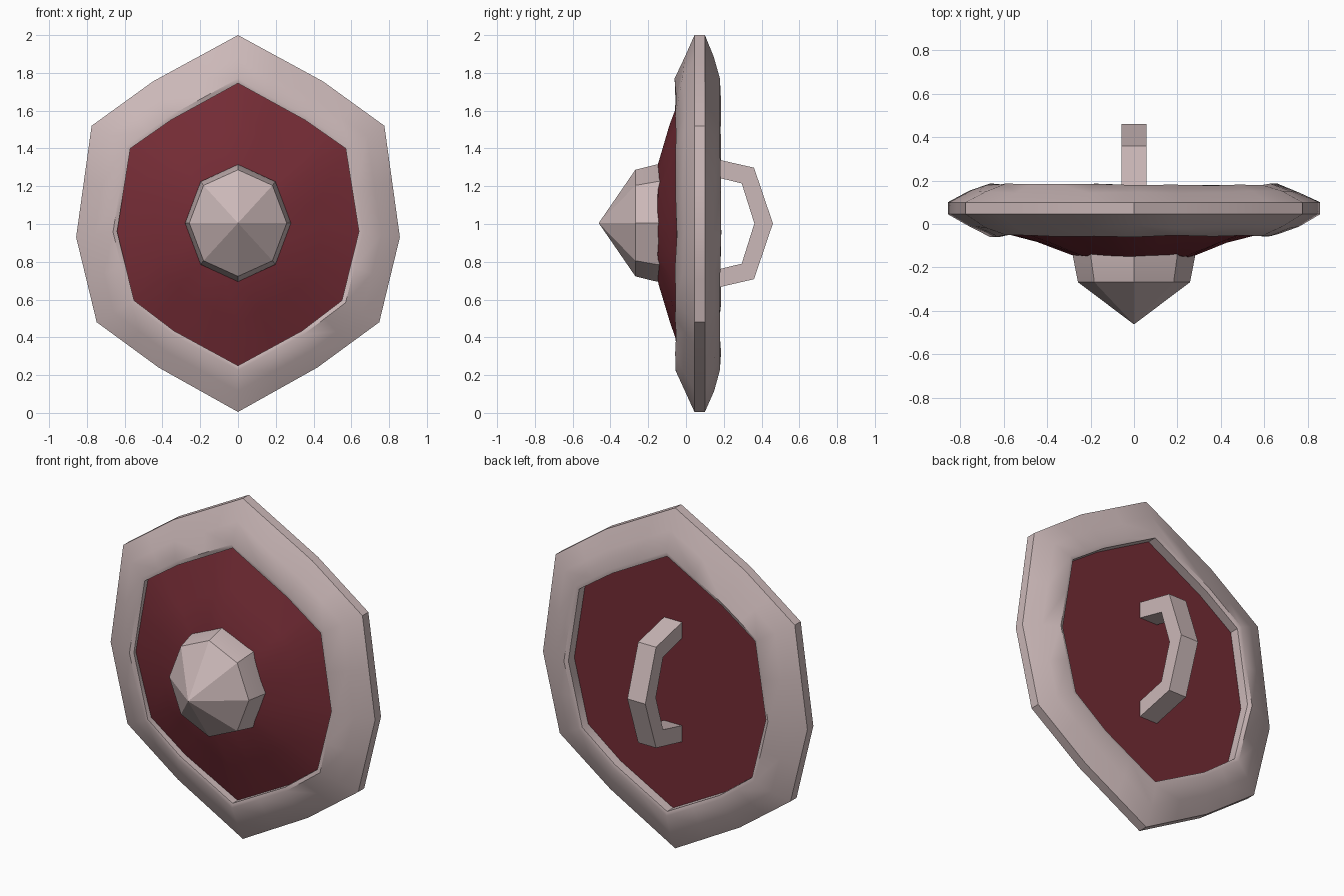
import bpy, bmesh, math, random
from mathutils import Vector

random.seed(4)
cube = bpy.data.objects.get("Cube")
if cube:
    bpy.data.objects.remove(cube)


def material(name, rgb):
    m = bpy.data.materials.new(name)
    m.use_nodes = True
    m.diffuse_color = (*rgb, 1)
    m.node_tree.nodes["Principled BSDF"].inputs["Base Color"].default_value = (*rgb, 1)
    return m


METAL = material("pale metal", (0.60, 0.48, 0.48))
RED = material("dark red", (0.175, 0.025, 0.036))


def finish(name, bm, mat, angle):
    bmesh.ops.recalc_face_normals(bm, faces=bm.faces)
    mesh = bpy.data.meshes.new(name)
    bm.to_mesh(mesh)
    bm.free()
    mesh.materials.append(mat)
    ob = bpy.data.objects.new(name, mesh)
    bpy.context.collection.objects.link(ob)
    bpy.ops.object.select_all(action='DESELECT')
    ob.select_set(True)
    bpy.context.view_layer.objects.active = ob
    bpy.ops.object.shade_smooth_by_angle(angle=math.radians(angle))
    return ob


def add_ring(bm, points):
    return [bm.verts.new(p) for p in points]


def bridge(bm, a, b):
    n = len(a)
    for i in range(n):
        j = (i + 1) % n
        bm.faces.new((a[i], a[j], b[j], b[i]))


def mirrored(half):
    """Close a right-hand outline that runs from top to bottom."""
    return half + [(-x, z) for x, z in half[-2:0:-1]]


def densify(loop):
    """Insert a midpoint on every edge."""
    out = []
    for a, b in zip(loop, loop[1:] + loop[:1]):
        out += [a, ((a[0] + b[0]) / 2, (a[1] + b[1]) / 2)]
    return out


# Outlines of the shield
outer = densify(mirrored([(0, 2.0), (0.45, 1.755), (0.775, 1.52), (0.857, 0.93),
                          (0.748, 0.48), (0.42, 0.24), (0, 0.005)]))
inner = densify(mirrored([(0, 1.745), (0.355, 1.55), (0.57, 1.40), (0.64, 0.96),
                          (0.55, 0.595), (0.34, 0.435), (0, 0.25)]))


def at(loop, y, shake=0.0):
    return [(x, y + random.uniform(-shake, shake), z) for x, z in loop]


# Hammered rim: closed ring with sloping front and back
def mix(t):
    return [(a[0] + (b[0] - a[0]) * t, a[1] + (b[1] - a[1]) * t) for a, b in zip(outer, inner)]


bm = bmesh.new()
sections = [at(outer, 0.045), at(mix(0.45), -0.012, 0.008), at(mix(0.9), -0.054, 0.007),
            at(inner, -0.05), at(inner, 0.175), at(mix(0.9), 0.182, 0.005),
            at(mix(0.45), 0.147, 0.006), at(outer, 0.10)]
rings = [add_ring(bm, s) for s in sections]
for a, b in zip(rings, rings[1:] + rings[:1]):
    bridge(bm, a, b)
finish("rim", bm, METAL, 40)

# Panel: domed front, flat back
bm = bmesh.new()
tuck = [(x * 1.02, 1 + (z - 1) * 1.02) for x, z in inner]


def shrink(s, y, shake):
    return [(x * s, y + random.uniform(-shake, shake), 1 + (z - 1) * s) for x, z in inner]


edge = [(x, -0.03 + 0.03 * abs(z - 1) / 0.75, z) for x, z in tuck]
back = add_ring(bm, at(tuck, 0.12))
rings = [back, add_ring(bm, edge), add_ring(bm, shrink(0.7, -0.082, 0.008)),
         add_ring(bm, shrink(0.42, -0.148, 0.004)), add_ring(bm, shrink(0.2, -0.16, 0))]
for a, b in zip(rings, rings[1:]):
    bridge(bm, a, b)
bm.faces.new(rings[-1])
bm.faces.new(back)
finish("panel", bm, RED, 40)

# Boss: eight-sided collar under a point
bm = bmesh.new()


def octagon(rx, rz, y):
    return add_ring(bm, [(rx * math.sin(k * math.pi / 4), y, 1.005 + rz * math.cos(k * math.pi / 4))
                         for k in range(8)])


base, lip, shoulder = octagon(0.28, 0.31, -0.08), octagon(0.28, 0.31, -0.155), octagon(0.258, 0.282, -0.268)
bridge(bm, base, lip)
bridge(bm, lip, shoulder)
tip = bm.verts.new((0, -0.462, 1.005))
for k in range(8):
    bm.faces.new((shoulder[k], shoulder[(k + 1) % 8], tip))
bm.faces.new(base)
finish("boss", bm, METAL, 25)

# Grip: square bar bent in straight lengths
bm = bmesh.new()
outside = [(0.11, 1.355), (0.36, 1.298), (0.46, 1.003), (0.36, 0.708), (0.11, 0.65)]
inside = [(0.11, 1.26), (0.295, 1.215), (0.362, 1.003), (0.295, 0.79), (0.11, 0.745)]
bars = [add_ring(bm, [(-0.058, *o), (0.058, *o), (0.058, *i), (-0.058, *i)])
        for o, i in zip(outside, inside)]
for a, b in zip(bars, bars[1:]):
    bridge(bm, a, b)
bm.faces.new(bars[0])
bm.faces.new(bars[-1])
finish("grip", bm, METAL, 20)
